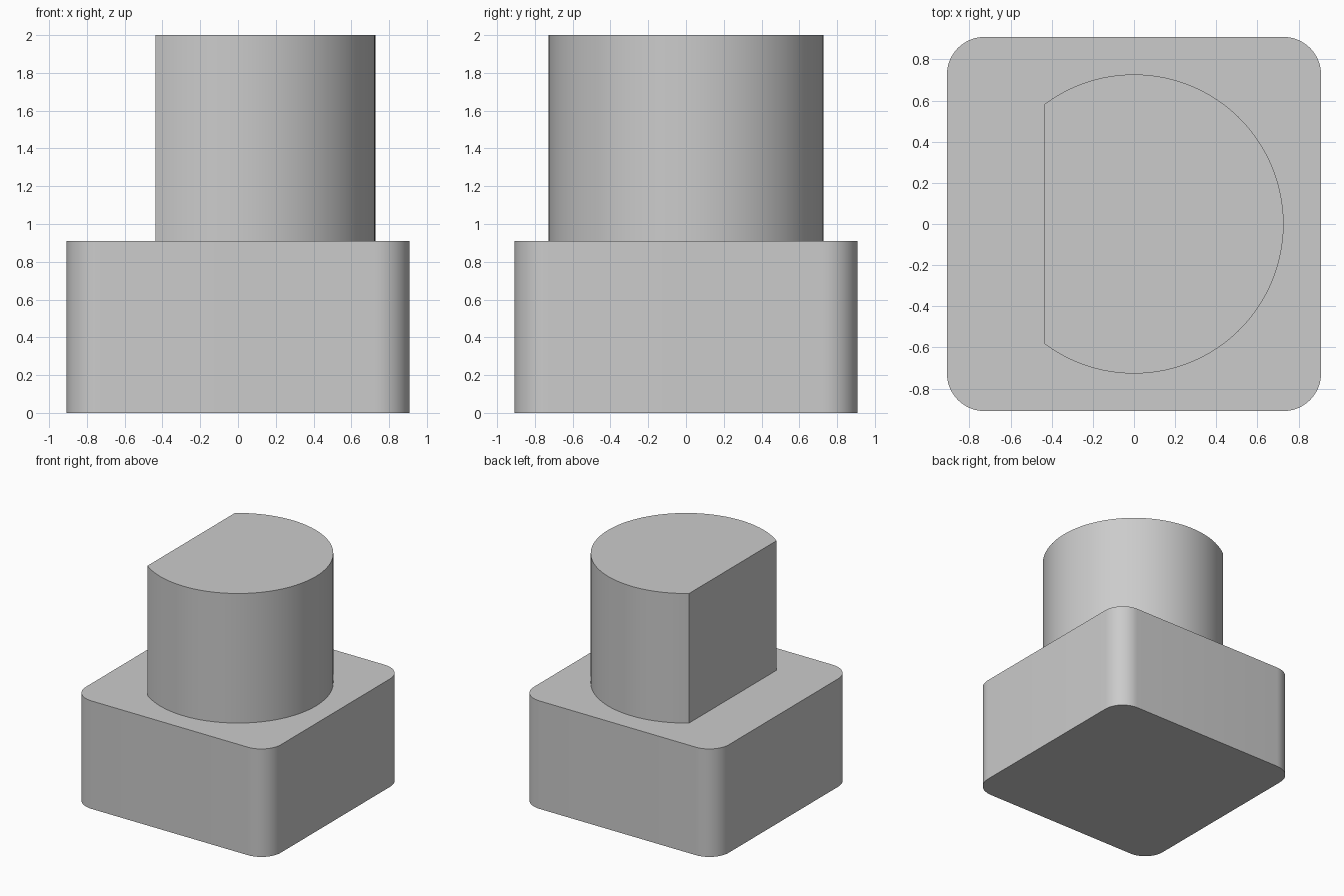
import bpy
import bmesh
from math import acos, cos, sin, pi, radians

# Remove the default cube
cube = bpy.data.objects.get("Cube")
if cube:
    bpy.data.objects.remove(cube, do_unlink=True)

HALF = 0.909          # half width of the base, also its height
CORNER = 0.182        # base corner radius
RADIUS = 0.727        # shaft radius
FLAT = 0.436          # distance of the flat from the shaft axis
TOP = 2.0

# Grey material
grey = bpy.data.materials.new("plain grey")
grey.use_nodes = True
colour = (0.6, 0.6, 0.6, 1)
grey.diffuse_color = colour
grey.node_tree.nodes["Principled BSDF"].inputs["Base Color"].default_value = colour


def arc(cx, cy, radius, start, end, steps):
    """Points along an arc, ends included."""
    angles = [start + (end - start) * i / steps for i in range(steps + 1)]
    return [(cx + radius * cos(a), cy + radius * sin(a)) for a in angles]


def prism(name, outline, bottom, top, bottom_cap=True):
    """Upright solid over a closed outline."""
    bm = bmesh.new()
    floor = bm.faces.new([bm.verts.new((x, y, bottom)) for x, y in outline])
    result = bmesh.ops.extrude_face_region(bm, geom=[floor], use_keep_orig=True)
    raised = [g for g in result["geom"] if isinstance(g, bmesh.types.BMVert)]
    bmesh.ops.translate(bm, verts=raised, vec=(0, 0, top - bottom))
    bmesh.ops.recalc_face_normals(bm, faces=bm.faces)
    if not bottom_cap:
        bmesh.ops.delete(bm, geom=[floor], context="FACES_ONLY")
    mesh = bpy.data.meshes.new(name)
    bm.to_mesh(mesh)
    bm.free()
    mesh.materials.append(grey)
    obj = bpy.data.objects.new(name, mesh)
    bpy.context.collection.objects.link(obj)
    bpy.ops.object.select_all(action="DESELECT")
    obj.select_set(True)
    bpy.context.view_layer.objects.active = obj
    bpy.ops.object.shade_smooth_by_angle(angle=radians(30))
    return obj


# Square base with rounded upright corners
inset = HALF - CORNER
base_outline = []
for i, (sx, sy) in enumerate([(1, 1), (-1, 1), (-1, -1), (1, -1)]):
    base_outline += arc(sx * inset, sy * inset, CORNER, i * pi / 2, (i + 1) * pi / 2, 12)
prism("square_base", base_outline, 0, HALF)

# Round shaft with one flat side, open where it meets the base
limit = acos(-FLAT / RADIUS)
prism("flatted_shaft", arc(0, 0, RADIUS, -limit, limit, 72), HALF, TOP, bottom_cap=False)
